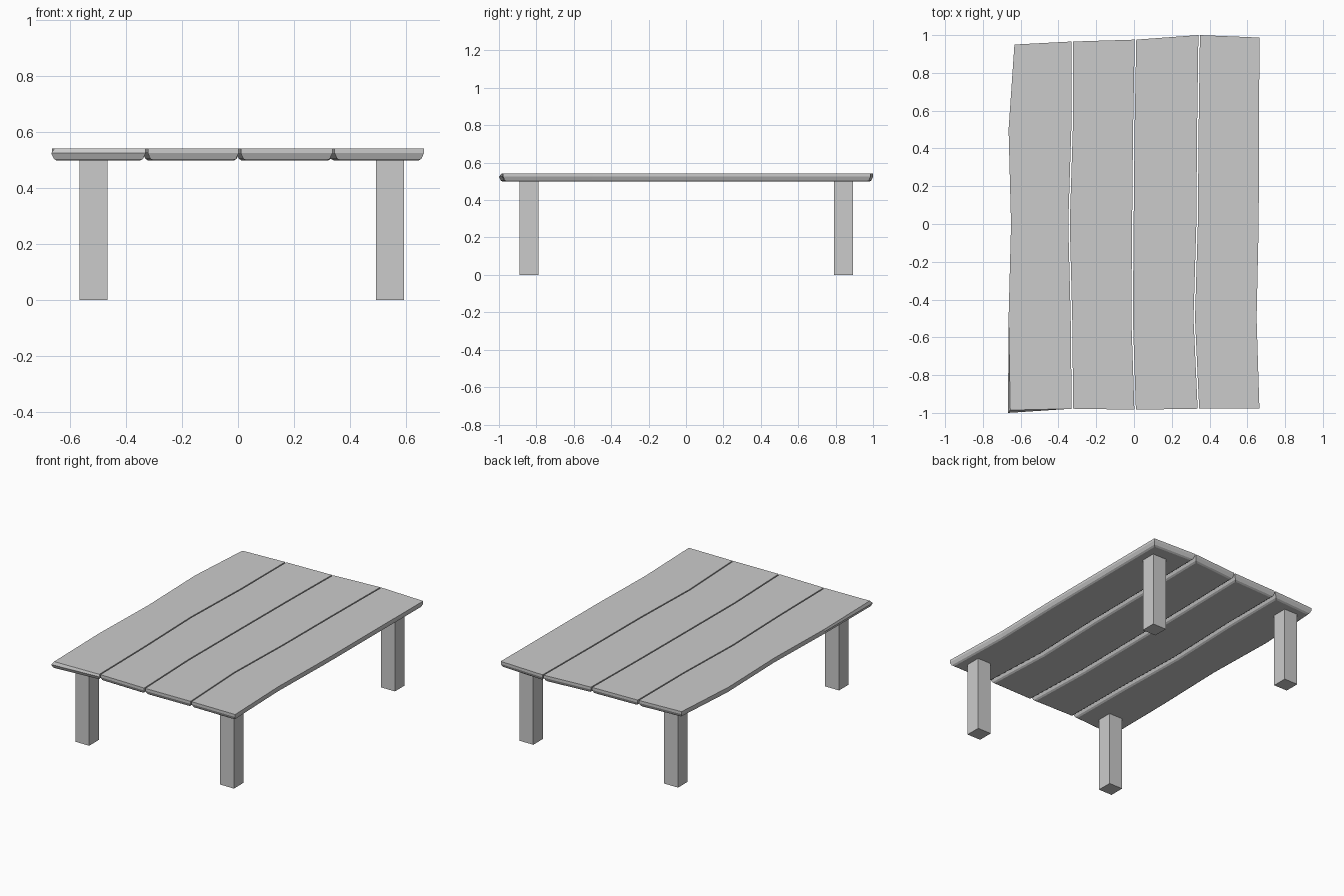
import bpy, bmesh

if "Cube" in bpy.data.objects:
    bpy.data.objects.remove(bpy.data.objects["Cube"])

# Y stations shared by the wavy seams, front to back
mid_y = [-0.5, 0.0, 0.5]
# each seam: front y, back y, five x positions from front to back
seams = [
    (-0.985, 0.950, [-0.655, -0.664, -0.651, -0.664, -0.633]),
    (-0.978, 0.966, [-0.326, -0.331, -0.344, -0.328, -0.327]),
    (-0.983, 0.976, [0.006, -0.010, -0.006, -0.001, 0.008]),
    (-0.978, 1.000, [0.341, 0.319, 0.334, 0.338, 0.345]),
    (-0.978, 0.987, [0.664, 0.649, 0.660, 0.662, 0.664]),
]
# edge profile of a plank: height and inset, top to bottom
profile = [(0.542, 0.0), (0.525, 0.0), (0.505, 0.009), (0.498, 0.020)]
GAP = 0.004


def add_object(name, bm):
    bmesh.ops.recalc_face_normals(bm, faces=bm.faces)
    mesh = bpy.data.meshes.new(name)
    bm.to_mesh(mesh)
    bm.free()
    obj = bpy.data.objects.new(name, mesh)
    bpy.context.collection.objects.link(obj)
    return obj


def seam_points(seam, shift, inset):
    front, back, xs = seam
    ys = [front + inset] + mid_y + [back - inset]
    return [(x + shift, y) for x, y in zip(xs, ys)]


def plank(name, left, right, left_gap, right_gap, flare):
    bm = bmesh.new()
    rings = []
    for level, (z, inset) in enumerate(profile):
        a = seam_points(left, left_gap + inset, inset)
        b = seam_points(right, -right_gap - inset, inset)
        # worn front corner sticks out below the top face
        if flare and level > 0:
            a[0] = (a[0][0] - 0.012, a[0][1] - 0.015)
        rings.append([bm.verts.new((x, y, z)) for x, y in a + b[::-1]])
    for upper, lower in zip(rings, rings[1:]):
        n = len(upper)
        for i in range(n):
            j = (i + 1) % n
            bm.faces.new((upper[i], upper[j], lower[j], lower[i]))
    # top and bottom caps, one quad per station
    for ring in (rings[0], rings[-1]):
        n = len(ring)
        for i in range(n // 2 - 1):
            bm.faces.new((ring[i], ring[i + 1], ring[n - 2 - i], ring[n - 1 - i]))
    return add_object(name, bm)


def leg(name, x, y, size=0.101, height=0.5):
    bm = bmesh.new()
    bmesh.ops.create_cube(bm, size=1.0)
    for v in bm.verts:
        v.co = (x + v.co.x * size, y + v.co.y * size, (v.co.z + 0.5) * height)
    return add_object(name, bm)


# Table top planks
for i in range(4):
    plank(f"top_plank_{i + 1}", seams[i], seams[i + 1],
          GAP if i > 0 else 0.0, GAP if i < 3 else 0.0, i == 0)

# Legs
for side, x in (("left", -0.516), ("right", 0.543)):
    for end, y in (("front", -0.84), ("back", 0.842)):
        leg(f"{end}_{side}_leg", x, y)
